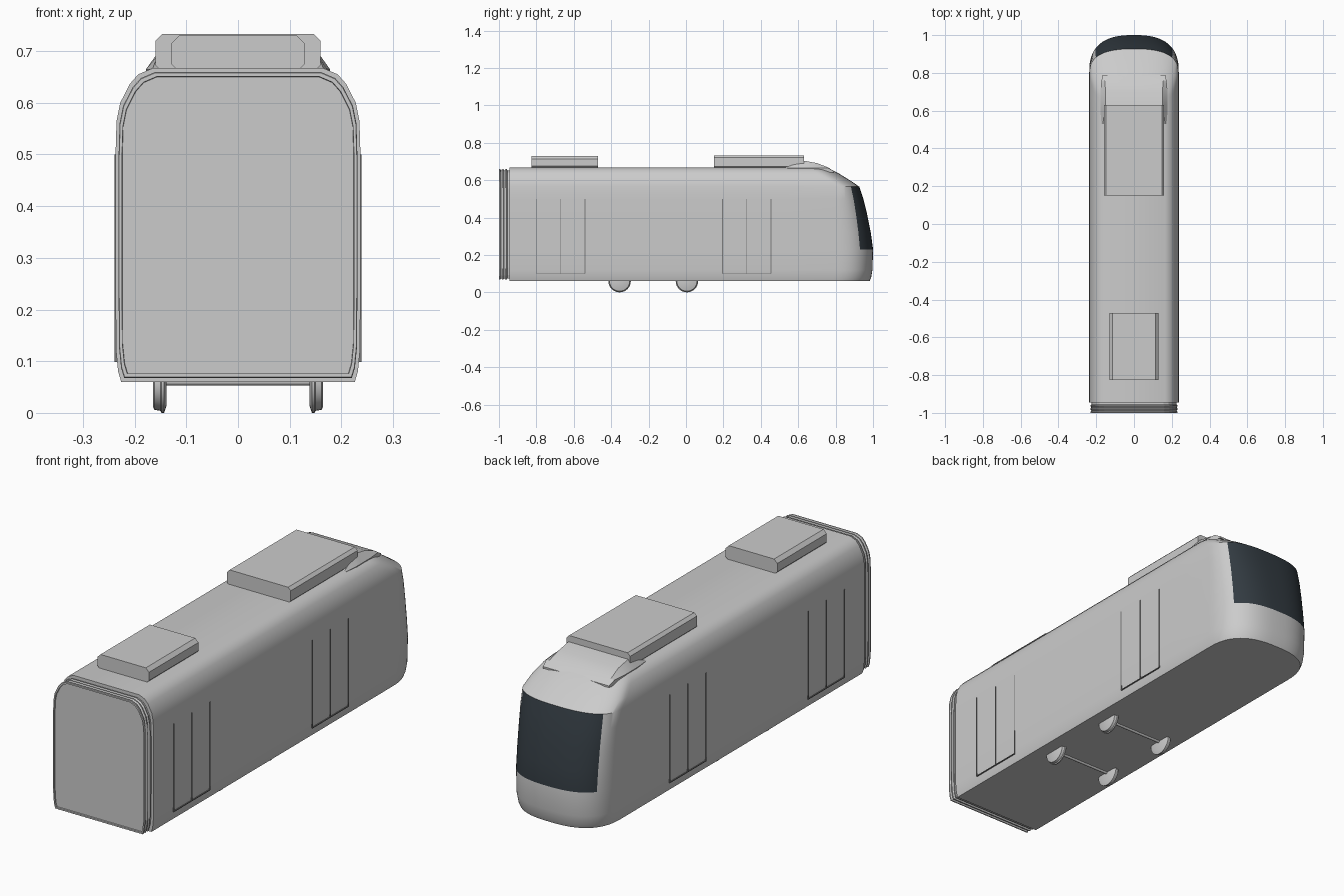
import bpy, bmesh, math

cube = bpy.data.objects.get("Cube")
if cube:
    bpy.data.objects.remove(cube, do_unlink=True)


def material(name, rgb):
    m = bpy.data.materials.new(name)
    m.use_nodes = True
    m.diffuse_color = (*rgb, 1)
    m.node_tree.nodes["Principled BSDF"].inputs["Base Color"].default_value = (*rgb, 1)
    return m


GREY = material("light_grey", (0.6, 0.6, 0.6))
GLASS = material("dark_glass", (0.032, 0.043, 0.053))
SEAM = material("seam_grey", (0.2, 0.2, 0.2))


def finish(name, bm, mats, smooth=None):
    bmesh.ops.recalc_face_normals(bm, faces=bm.faces)
    me = bpy.data.meshes.new(name)
    bm.to_mesh(me)
    bm.free()
    ob = bpy.data.objects.new(name, me)
    bpy.context.collection.objects.link(ob)
    for m in mats:
        me.materials.append(m)
    if smooth:
        bpy.ops.object.select_all(action="DESELECT")
        ob.select_set(True)
        bpy.context.view_layer.objects.active = ob
        bpy.ops.object.shade_smooth_by_angle(angle=math.radians(smooth))
    return ob


def loft(name, rings, mats=(GREY,), smooth=None, rule=None):
    """Skin closed rings of equal length and cap both ends."""
    bm = bmesh.new()
    vs = [[bm.verts.new(p) for p in r] for r in rings]
    n = len(rings[0])
    for i in range(len(vs) - 1):
        for j in range(n):
            k = (j + 1) % n
            f = bm.faces.new((vs[i][j], vs[i][k], vs[i + 1][k], vs[i + 1][j]))
            if rule:
                f.material_index = rule(i, j)
    bm.faces.new(vs[0])
    bm.faces.new(vs[-1])
    return finish(name, bm, mats, smooth)


def box(name, centre, size, mat):
    bm = bmesh.new()
    bmesh.ops.create_cube(bm, size=1)
    bmesh.ops.scale(bm, vec=size, verts=bm.verts)
    bmesh.ops.translate(bm, vec=centre, verts=bm.verts)
    return finish(name, bm, [mat])


# Body levels: height, half width, nose reach, nose corner depth
LEVELS = [
    (0.06, 0.226, 0.982, 0.20), (0.08, 0.232, 0.99, 0.20),
    (0.12, 0.236, 0.997, 0.20), (0.23, 0.237, 1.0, 0.20),
    (0.32, 0.237, 0.988, 0.19), (0.42, 0.237, 0.968, 0.17),
    (0.50, 0.237, 0.948, 0.15), (0.565, 0.235, 0.927, 0.13),
    (0.60, 0.228, 0.875, 0.13), (0.637, 0.209, 0.815, 0.12),
    (0.655, 0.193, 0.78, 0.11), (0.667, 0.165, 0.755, 0.10),
]
REAR, STEPS, POWER = -0.945, 18, 2 / 2.6


def plan(z, w, reach, depth):
    """Half outline from the rear corner round to the nose, then mirrored."""
    half = [(w, REAR), (w, 0.0), (w, 0.55)]
    for i in range(STEPS):
        t = math.pi / 2 * i / STEPS
        half.append((w * math.cos(t) ** POWER, reach - depth + depth * math.sin(t) ** POWER))
    full = half + [(0, reach)] + [(-x, y) for x, y in reversed(half)]
    return [(x, y, z) for x, y in full]


def windscreen(i, j):
    mid = 3 + STEPS
    return int(0.23 <= LEVELS[i][0] < 0.56 and mid - 11 <= j < mid + 11)


loft("body_shell", [plan(*l) for l in LEVELS], (GREY, GLASS), 32, windscreen)


# Rear gangway bellows, ending in a slightly recessed panel
def section(y, s):
    mid = 0.3635
    half = [(w * s, mid + (z - mid) * s) for z, w, _, _ in LEVELS]
    return [(x, y, z) for x, z in half + [(-x, z) for x, z in reversed(half)]]


folds = [section(-0.93, 0.95)]
for y in (-0.955, -0.972, -0.989):
    folds += [section(y, 0.952), section(y - 0.004, 0.975), section(y - 0.009, 0.975)]
folds += [section(-1.0, 0.97), section(-1.0, 0.948), section(-0.994, 0.945)]
loft("gangway_bellows", folds)


# Roof equipment with chamfered long edges
def roof_unit(name, w, y0, y1, z0, z1, c):
    half = [(w - c, z0), (w, z0 + c), (w, z1 - c), (w - c, z1)]
    prof = half + [(-x, z) for x, z in reversed(half)]
    loft(name, [[(x, y, z) for x, z in prof] for y in (y0, y1)])


roof_unit("front_roof_unit", 0.16, 0.15, 0.63, 0.66, 0.733, 0.013)
roof_unit("rear_roof_unit", 0.13, -0.825, -0.47, 0.66, 0.73, 0.016)

# Fairing sloping from the front roof unit down to the nose
fairing = []
for y, base, top, z in ((0.53, 0.172, 0.165, 0.667), (0.60, 0.178, 0.155, 0.692),
                        (0.63, 0.178, 0.15, 0.704), (0.70, 0.178, 0.15, 0.691),
                        (0.76, 0.172, 0.155, 0.668), (0.79, 0.165, 0.155, 0.648)):
    fairing.append([(base, y, 0.64), (base, y, min(z, 0.665)), (top, y, z),
                    (-top, y, z), (-base, y, min(z, 0.665)), (-base, y, 0.64)])
loft("roof_fairing", fairing, smooth=30)

# Door seams on both sides
for side, label in ((1, "left"), (-1, "right")):
    for y, place in ((-0.67, "rear"), (0.325, "front")):
        x = side * 0.2355
        for dy, part in ((-0.13, "back_edge"), (0, "centre"), (0.13, "front_edge")):
            box(f"{label}_{place}_door_{part}", (x, y + dy, 0.30), (0.006, 0.004, 0.40), SEAM)
        box(f"{label}_{place}_door_sill", (x, y, 0.10), (0.006, 0.26, 0.004), SEAM)


# Flanged wheels and axles
def turned(name, y, stations, sides):
    rings = []
    for x, r in stations:
        angles = [2 * math.pi * i / sides for i in range(sides)]
        rings.append([(x, y + r * math.cos(a), 0.06 + r * math.sin(a)) for a in angles])
    loft(name, rings, smooth=40)


for y, place in ((-0.355, "rear"), (0.005, "front")):
    turned(f"{place}_axle", y, ((-0.15, 0.007), (0.15, 0.007)), 12)
    for side, label in ((1, "left"), (-1, "right")):
        stations = [(side * x, r) for x, r in
                    ((0.164, 0.05), (0.162, 0.054), (0.150, 0.056),
                     (0.148, 0.06), (0.143, 0.06), (0.138, 0.045))]
        turned(f"{place}_{label}_wheel", y, stations, 32)
